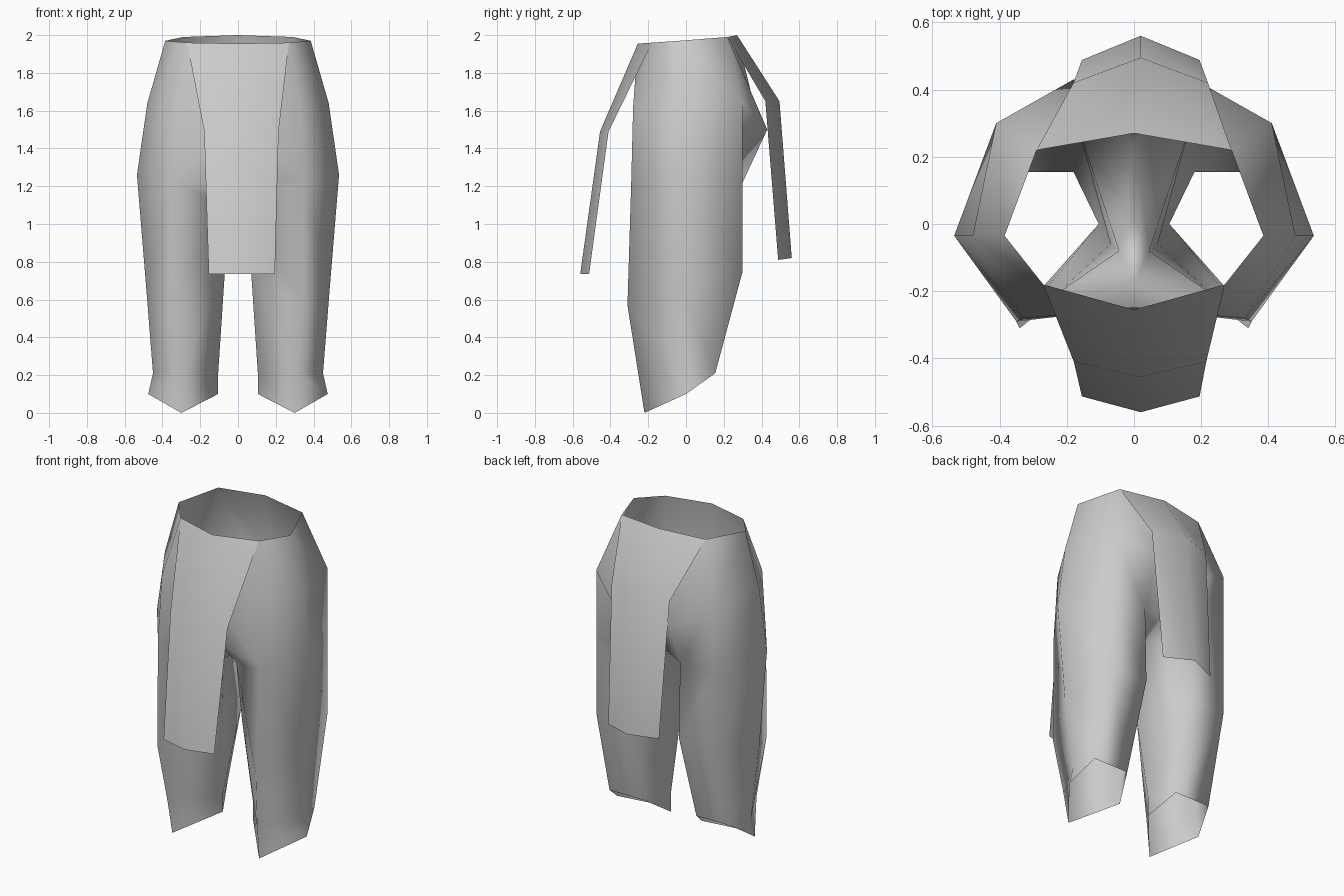
import bpy

if "Cube" in bpy.data.objects:
    bpy.data.objects.remove(bpy.data.objects["Cube"], do_unlink=True)

cloth = bpy.data.materials.new("grey cloth")
cloth.use_nodes = True
cloth.diffuse_color = (0.6, 0.6, 0.6, 1)
cloth.node_tree.nodes["Principled BSDF"].inputs["Base Color"].default_value = (0.6, 0.6, 0.6, 1)


def make_object(name, points, faces):
    mesh = bpy.data.meshes.new(name)
    mesh.from_pydata(points, [], faces)
    mesh.materials.append(cloth)
    for poly in mesh.polygons:
        poly.use_smooth = True
    obj = bpy.data.objects.new(name, mesh)
    bpy.context.collection.objects.link(obj)
    return obj


# Half of the trousers: corner points named by level and position
# (f front, o outer, i inner, bi/bo back inner/outer, cf/cm/cb centre seam)
levels = {
    "waist": {"cf": (0, -.255, 1.955), "f": (.27, -.18, 1.96), "o": (.385, -.035, 1.97),
              "b": (.29, .22, 1.99), "cb": (0, .27, 2.0)},
    "hip": {"cf": (0, -.25, 1.60), "f": (.33, -.28, 1.62), "o": (.48, -.035, 1.64),
            "bo": (.41, .30, 1.64), "bi": (.18, .43, 1.50), "cb": (0, .38, 1.55)},
    "thigh": {"cf": (0, -.18, 1.25), "f": (.35, -.29, 1.22), "o": (.535, -.035, 1.26),
              "bo": (.41, .30, 1.22), "bi": (.17, .30, 1.22), "cb": (0, .24, 1.25),
              "i": (.045, -.08, 1.10), "cm": (0, .02, 1.13)},
    "knee": {"f": (.34, -.31, .57), "o": (.485, -.03, .65), "bo": (.41, .30, .75),
             "bi": (.16, .30, .75), "i": (.07, -.06, .74)},
    "ankle": {"f": (.31, -.253, .21), "o": (.45, 0, .21), "bo": (.42, .155, .21),
              "bi": (.18, .155, .21), "i": (.105, 0, .21)},
    "hem": {"f": (.30, -.22, 0), "o": (.475, 0, .10), "i": (.105, 0, .10)},
}
index, points = {}, []
for level, ring in levels.items():
    for key, co in ring.items():
        index[level, key] = len(points)
        points.append(co)


def face(*names):
    return [index[tuple(n.split("."))] for n in names]


def band(upper, lower, keys):
    return [face(f"{upper}.{a}", f"{lower}.{a}", f"{lower}.{b}", f"{upper}.{b}")
            for a, b in zip(keys, keys[1:])]


# Waist to hip, then hip to thigh
faces = band("waist", "hip", ["cf", "f", "o"])
faces += [face("waist.o", "hip.o", "hip.bo", "waist.b"),
          face("waist.b", "hip.bo", "hip.bi"),
          face("waist.b", "hip.bi", "hip.cb", "waist.cb")]
faces += band("hip", "thigh", ["cf", "f", "o", "bo", "bi", "cb"])
# Crotch
faces += [face("thigh.f", "thigh.cf", "thigh.i"),
          face("thigh.cf", "thigh.cm", "thigh.i"),
          face("thigh.cm", "thigh.cb", "thigh.i"),
          face("thigh.cb", "thigh.bi", "thigh.i")]
# Leg tube
loop = ["f", "o", "bo", "bi", "i", "f"]
faces += band("thigh", "knee", loop) + band("knee", "ankle", loop)
# Pointed hem, open at the back
faces += band("ankle", "hem", ["i", "f", "o"])
faces += [face("ankle.o", "hem.o", "ankle.bo"),
          face("ankle.i", "ankle.bi", "hem.i")]

trousers = make_object("trousers", points, faces)
mirror = trousers.modifiers.new("mirror", 'MIRROR')
mirror.use_clip = True
mirror.merge_threshold = 0.001


# Hanging cloth panels: rows of (centre x, half width, edge y, edge z, middle y, middle z)
def hanging_panel(name, rows, back):
    pts, quads = [], []
    for cx, half, ye, ze, ym, zm in rows:
        pts += [(cx - half, ye, ze), (cx, ym, zm), (cx + half, ye, ze)]
    for r in range(len(rows) - 1):
        for c in range(2):
            a = r * 3 + c
            quad = [a, a + 3, a + 4, a + 1]
            quads.append(quad[::-1] if back else quad)
    return make_object(name, pts, quads)


hanging_panel("front_panel", [(0, .27, -.18, 1.96, -.255, 1.955),
                              (.018, .197, -.41, 1.49, -.455, 1.49),
                              (.02, .175, -.513, .735, -.56, .735)], False)
hanging_panel("back_panel", [(0, .29, .22, 1.99, .27, 2.0),
                             (.02, .20, .42, 1.65, .495, 1.65),
                             (.02, .175, .488, .81, .56, .82)], True)
